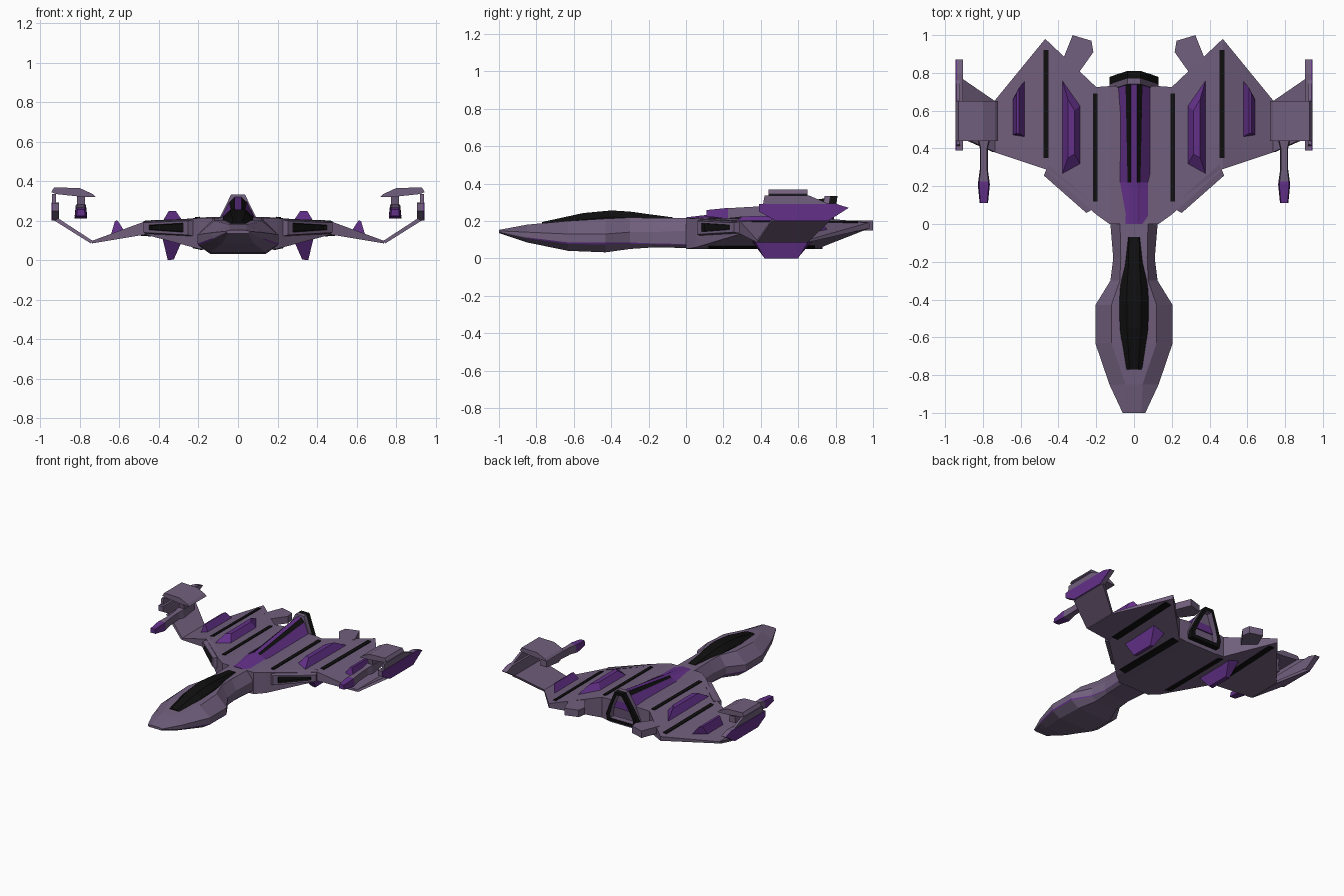
import bpy, bmesh
from mathutils import Vector

if "Cube" in bpy.data.objects:
    bpy.data.objects.remove(bpy.data.objects["Cube"])

# Three flat colours, shared by every part: 0 hull, 1 purple, 2 black
MATS = []
for nm, col in (("mauve_hull", (0.165, 0.115, 0.205, 1)),
                ("purple_trim", (0.125, 0.030, 0.250, 1)),
                ("black_panel", (0.005, 0.005, 0.005, 1))):
    m = bpy.data.materials.new(nm)
    m.diffuse_color = col
    m.use_nodes = True
    m.node_tree.nodes["Principled BSDF"].inputs["Base Color"].default_value = m.diffuse_color
    MATS.append(m)
HULL, PURPLE, BLACK = 0, 1, 2


def loft(name, rings, colour=HULL, mirror=True, end=None):
    """Skin closed rings; colour is an index or a rule(segment, side)."""
    rule = colour if callable(colour) else (lambda i, k: colour)
    bm = bmesh.new()
    vs = [[bm.verts.new(p) for p in r] for r in rings]
    n = len(rings[0])
    for i in range(len(rings) - 1):
        for k in range(n):
            j = (k + 1) % n
            f = bm.faces.new((vs[i][k], vs[i][j], vs[i + 1][j], vs[i + 1][k]))
            f.material_index = rule(i, k)
    for r in (vs[0], vs[-1]):
        bm.faces.new(r).material_index = rule(0, 0) if end is None else end
    bmesh.ops.recalc_face_normals(bm, faces=bm.faces)
    me = bpy.data.meshes.new(name)
    bm.to_mesh(me)
    bm.free()
    for m in MATS:
        me.materials.append(m)
    ob = bpy.data.objects.new(name, me)
    bpy.context.collection.objects.link(ob)
    if mirror:
        mod = ob.modifiers.new("mirror", 'MIRROR')
        mod.use_mirror_merge = False
    return ob


def prism(name, pts, axis, a, b, colour=HULL):
    """Extrude a 2D outline along an axis (0=x, 1=y, 2=z) from a to b."""
    def ring(v):
        return [tuple(p[:axis]) + (v,) + tuple(p[axis:]) for p in pts]
    return loft(name, [ring(a), ring(b)], colour)


def both(half):
    """Close a right-hand (x, z) section over the centre line."""
    return half + [(-x, z) for x, z in reversed(half)]


# Forward hull: y, top width, top z, side width, side z, chine z, belly width, belly z
HULL_ROWS = [(-1.0, .04, .152, .06, .147, .143, .05, .135),
             (-.85, .045, .18, .13, .14, .112, .08, .085),
             (-.63, .12, .20, .205, .13, .085, .14, .040),
             (-.43, .12, .212, .205, .13, .085, .14, .032),
             (-.30, .075, .218, .125, .14, .085, .09, .050),
             (-.18, .07, .216, .11, .14, .080, .09, .058),
             (.06, .075, .215, .13, .15, .075, .10, .055)]
rings = []
for y, a, za, b, zb, zc, d, zd in HULL_ROWS:
    half = [(a, za), (b, zb), (b, zc), (b * .93 + d * .07, zc * .8 + zd * .2), (d, zd)]
    rings.append([(x, y, z) for x, z in both(half)])
loft("forward_hull", rings, lambda i, k: PURPLE if k in (2, 6) and i > 0 else HULL,
     mirror=False, end=HULL)

# Canopy
rows = [(-.77, .045, .194), (-.55, .075, .242), (-.40, .077, .256),
        (-.30, .07, .25), (-.20, .057, .236), (-.07, .055, .219)]
loft("canopy", [[(x, y, z) for x, z in both([(w, .17), (w, max(.185, zt - .035)), (w * .5, zt)][::1])]
                for y, w, zt in rows], BLACK, mirror=False)

# Wing body: x, front y, rear y, top z front/rear, bottom z front/rear
WING = [(0, 0, .73, .215, .22, .05, .05),
        (.13, 0, .73, .215, .22, .05, .05),
        (.20, .05, .725, .213, .215, .058, .06),
        (.47, .29, .98, .197, .192, .13, .16),
        (.74, .38, .65, .098, .098, .085, .085)]
loft("wing", [[(x, f, tf), (x, r, tr), (x, r, br), (x, f, bf)]
              for x, f, r, tf, tr, bf, br in WING])


def surf(x, y, top):
    """Height of the wing skin at x, y."""
    for p, q in zip(WING, WING[1:]):
        if x <= q[0]:
            t = (x - p[0]) / (q[0] - p[0])
            s = [u + (v - u) * t for u, v in zip(p, q)]
            k = (y - s[1]) / (s[2] - s[1])
            return s[3] + (s[4] - s[3]) * k if top else s[5] + (s[6] - s[5]) * k


# Black stripes laid on the top and underside of the wing
for nm, x0, x1, y0, y1 in (("inner", .192, .218, .12, .69), ("outer", .452, .478, .35, .92)):
    for top in (True, False):
        w = 0 if top else .012
        s = 1 if top else -1
        quad = [(x0 - w, y0), (x1 + w, y0), (x1 + w, y1), (x0 - w, y1)]
        loft(f"{nm}_stripe_{'top' if top else 'under'}",
             [[(x, y, surf(x, y, top) + s * h) for x, y in quad] for h in (-.003, .005)], BLACK)


def blister(name, base, crest, z, top=True):
    """Purple vent: sits on the wing skin, narrows to a flat crest."""
    d = -.01 if top else .01
    loft(name, [[(x, y, surf(x, y, top) + d) for x, y in base],
                [(x, y, zz) for (x, y), zz in zip(crest, z)]], PURPLE)


blister("inner_vent_top", [(.28, .31), (.385, .25), (.385, .78), (.28, .63)],
        [(.315, .37), (.35, .35), (.35, .66), (.315, .60)], [.25] * 4)
blister("outer_vent_top", [(.575, .46), (.645, .47), (.645, .65), (.575, .76)],
        [(.61, .48), (.623, .48), (.623, .69), (.61, .72)], [.202, .198, .198, .202])
blister("inner_fin_under", [(.285, .35), (.385, .35), (.385, .68), (.285, .68)],
        [(.325, .42), (.355, .42), (.355, .60), (.325, .60)], [.004, 0, 0, .004], False)

# Spine: purple ridge with a black band on each slope
rows = [(0, .085, .21, .03, .217, .02, .219), (.22, .087, .21, .034, .236, .017, .245),
        (.75, .09, .21, .045, .295, .017, .322)]
loft("spine", [[(x, y, z) for x, z in both([(a, .18), (a, za), (b, zb), (c, zc)])]
               for y, a, za, b, zb, c, zc in rows],
     lambda i, k: BLACK if k in (2, 4) and i == 1 else PURPLE, mirror=False, end=PURPLE)

# Main exhaust: black slanted rim round a recessed hull-coloured throat
outer = both([(.125, .08), (.13, .13), (.095, .21), (.035, .333)])
inner = both([(.095, .105), (.098, .135), (.07, .21), (.022, .31)])


def slant(y, pts):
    return [(x, y + (z - .08) * .16, z) for x, z in pts]


loft("main_exhaust", [slant(.70, outer), slant(.73, outer), slant(.77, outer), slant(.77, inner),
                      slant(.725, inner)],
     lambda i, k: (HULL, BLACK, BLACK, HULL)[i], mirror=False, end=HULL)

# Intakes in the swept front edge: hull frame, black mouth
u, n = Vector((.75, .66, 0)), Vector((.66, -.75, 0))


def mouth(w, lo, hi, d):
    c = Vector((.345, .18, 0)) + n * d
    return [c + u * s * w + Vector((0, 0, z)) for s, z in
            ((-1, lo), (1, lo + .012), (1, hi - .01), (-1, hi))]


loft("intake", [mouth(.17, .115, .212, -.03), mouth(.15, .128, .2, .03),
                mouth(.115, .142, .188, .03), mouth(.11, .145, .186, .012)],
     lambda i, k: BLACK if i == 2 else HULL, end=BLACK)

# Rear side nozzles
prism("rear_nozzle", [(.215, .91), (.225, .97), (.325, 1.0), (.365, .90), (.38, .86), (.30, .79)],
      2, .15, .203)

# Wing tip: upswept panel, upright fin with purple outer skin, top plate
loft("tip_panel", [[(.735, .38, .098), (.735, .65, .098), (.745, .65, .085), (.745, .38, .085)],
                   [(.91, .46, .212), (.91, .77, .212), (.928, .77, .2), (.928, .46, .2)]])
FIN = [(.48, .20), (.39, .25), (.39, .29), (.80, .292), (.87, .27), (.76, .20)]
prism("tip_fin", FIN, 0, .905, .937)
prism("tip_fin_skin", FIN, 0, .937, .944, PURPLE)
prism("fin_web", [(.41, .28), (.42, .335), (.66, .335), (.79, .28)], 0, .922, .940)
prism("tip_plate", [(.72, .32), (.735, .335), (.80, .365), (.93, .369), (.945, .345), (.92, .335),
                    (.80, .322)], 1, .44, .65)

# Tip gun: square barrel with a purple muzzle, hung below the plate


def bar(y, w, lo, hi):
    return [(.795 - w, y, lo), (.795 + w, y, lo), (.795 + w * .8, y, hi), (.795 - w * .8, y, hi)]


loft("gun_muzzle", [bar(.11, .022, .225, .258), bar(.21, .032, .212, .268), bar(.225, .03, .213, .268)],
     PURPLE)
loft("gun_barrel", [bar(.225, .03, .213, .268), bar(.29, .021, .22, .272), bar(.40, .021, .225, .278),
                    bar(.44, .032, .222, .282), bar(.58, .028, .235, .282)])
prism("gun_mount", [(.46, .27), (.57, .27), (.60, .33), (.45, .33)], 0, .775, .815)
